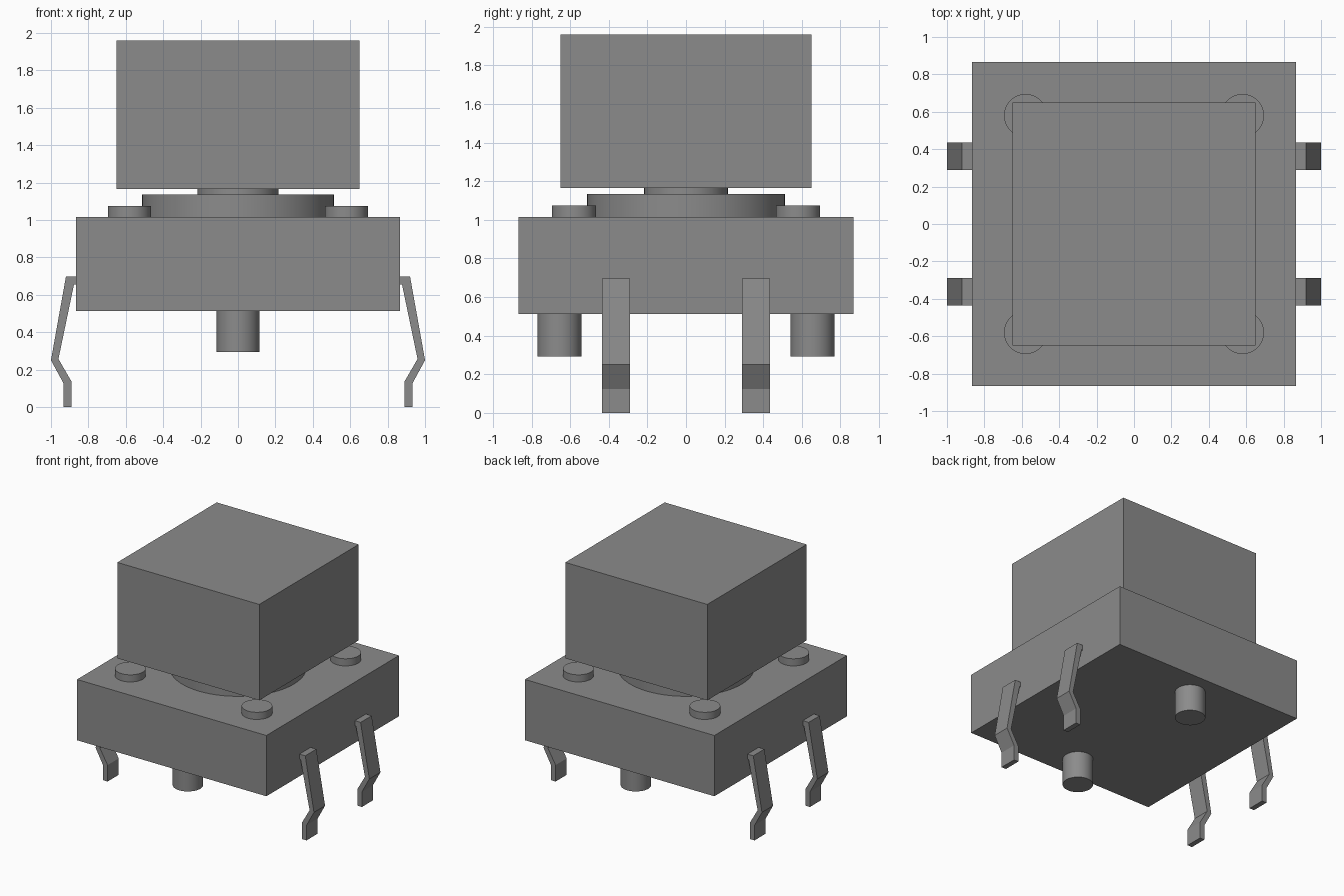
import bpy, bmesh, math
from mathutils import Matrix

cube = bpy.data.objects.get("Cube")
if cube:
    bpy.data.objects.remove(cube, do_unlink=True)

# Single grey material
grey = bpy.data.materials.new("mid grey")
grey.use_nodes = True
COLOUR = (0.26, 0.26, 0.26, 1)
grey.diffuse_color = COLOUR
grey.node_tree.nodes["Principled BSDF"].inputs["Base Color"].default_value = COLOUR


def add_object(name, bm, smooth=False):
    bmesh.ops.recalc_face_normals(bm, faces=bm.faces)
    mesh = bpy.data.meshes.new(name)
    bm.to_mesh(mesh)
    bm.free()
    mesh.materials.append(grey)
    obj = bpy.data.objects.new(name, mesh)
    bpy.context.collection.objects.link(obj)
    if smooth:
        bpy.ops.object.select_all(action='DESELECT')
        obj.select_set(True)
        bpy.context.view_layer.objects.active = obj
        bpy.ops.object.shade_smooth_by_angle(angle=math.radians(30))
    return obj


def box(name, half, z0, z1):
    bm = bmesh.new()
    m = Matrix.Translation((0, 0, (z0 + z1) / 2)) @ Matrix.Diagonal((2 * half, 2 * half, z1 - z0, 1))
    bmesh.ops.create_cube(bm, size=1, matrix=m)
    return add_object(name, bm)


def cylinder(name, x, y, radius, z0, z1, sides=48):
    bm = bmesh.new()
    bmesh.ops.create_cone(bm, cap_ends=True, segments=sides, radius1=radius, radius2=radius,
                          depth=z1 - z0, matrix=Matrix.Translation((x, y, (z0 + z1) / 2)))
    return add_object(name, bm, smooth=True)


# Bent strip profile (x, z), extruded along y
LEG = [(0.86, 0.697), (0.92, 0.697), (1.0, 0.25), (0.932, 0.125), (0.932, 0), (0.89, 0),
       (0.89, 0.136), (0.96, 0.257), (0.877, 0.655), (0.86, 0.655)]


def leg(name, side, y, width=0.145):
    bm = bmesh.new()
    face = bm.faces.new([bm.verts.new((side * x, y - width / 2, z)) for x, z in LEG])
    out = bmesh.ops.extrude_face_region(bm, geom=[face])
    moved = [v for v in out["geom"] if isinstance(v, bmesh.types.BMVert)]
    bmesh.ops.translate(bm, verts=moved, vec=(0, width, 0))
    return add_object(name, bm)


# Housing, round collar, plunger and square cap
box("housing", 0.867, 0.513, 1.016)
cylinder("collar", 0, 0, 0.513, 1.016, 1.135, 64)
cylinder("plunger", 0, 0, 0.217, 1.135, 1.166)
box("button_cap", 0.65, 1.166, 1.96)

# Corner rivets, locating pegs and terminal legs
for y, end in ((-1, "front"), (1, "back")):
    cylinder(end + "_peg", 0, 0.655 * y, 0.114, 0.293, 0.513)
    for x, side in ((-1, "right"), (1, "left")):
        cylinder(f"{end}_{side}_rivet", 0.58 * x, 0.58 * y, 0.115, 1.016, 1.075)
        leg(f"{end}_{side}_leg", x, 0.362 * y)
